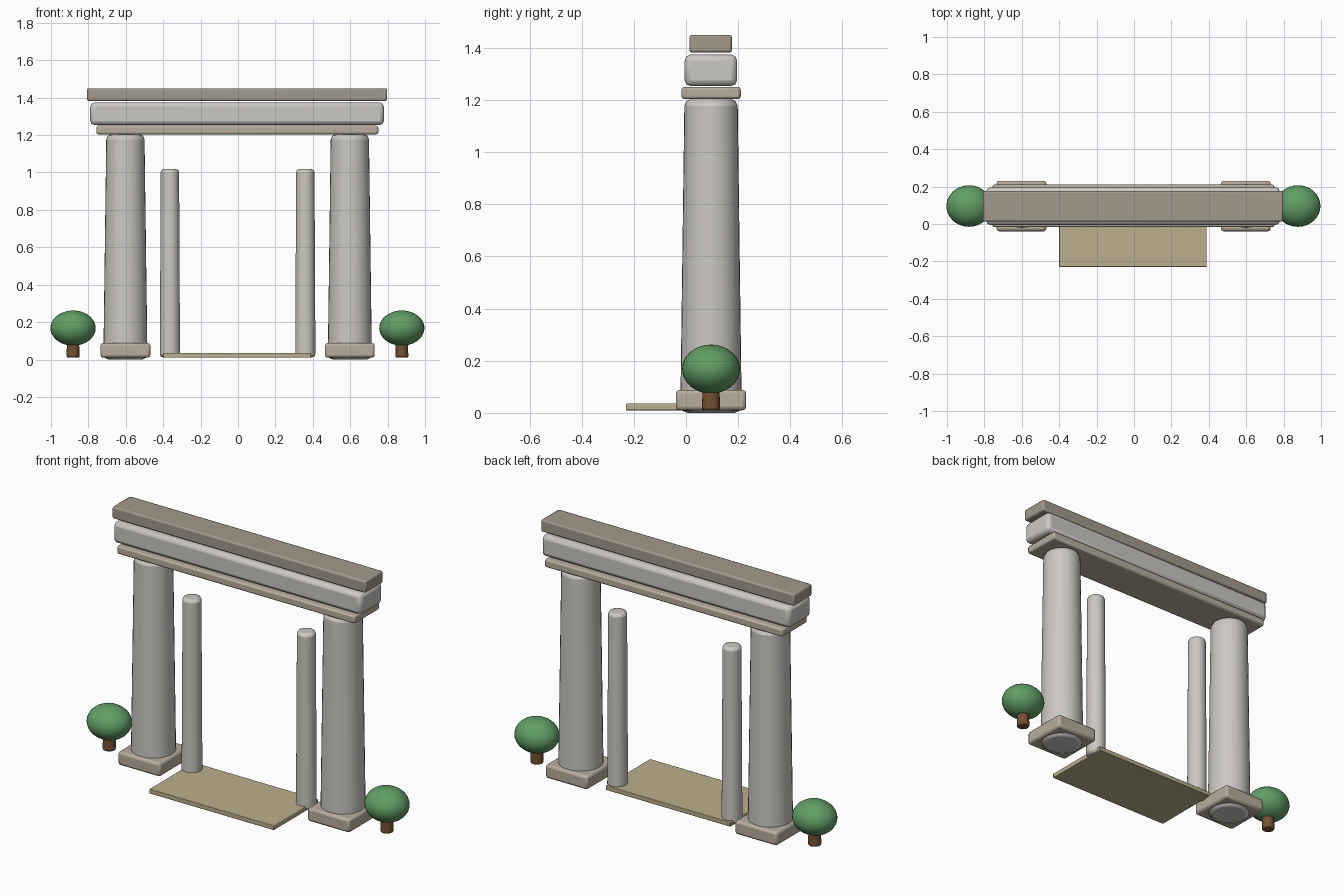
import bpy
from math import radians

if "Cube" in bpy.data.objects:
    bpy.data.objects.remove(bpy.data.objects["Cube"])


def material(name, rgb):
    m = bpy.data.materials.new(name)
    m.diffuse_color = (*rgb, 1)
    m.use_nodes = True
    m.node_tree.nodes["Principled BSDF"].inputs["Base Color"].default_value = m.diffuse_color
    return m


STONE = material("pale_stone", (0.60, 0.58, 0.55))
BASE = material("tan_stone", (0.48, 0.42, 0.34))
CAP = material("dark_stone", (0.36, 0.32, 0.26))
PAVING = material("paving", (0.50, 0.43, 0.27))
LEAF = material("leaf", (0.12, 0.34, 0.13))
BARK = material("bark", (0.17, 0.08, 0.03))


def finish(obj, name, mat, bevel=0, segments=2):
    obj.name = name
    obj.data.materials.append(mat)
    bpy.ops.object.transform_apply(location=False, rotation=False, scale=True)
    if bevel:
        mod = obj.modifiers.new("soft_edges", 'BEVEL')
        mod.width = bevel
        mod.segments = segments
        mod.limit_method = 'ANGLE'
        mod.angle_limit = radians(40)
    bpy.ops.object.shade_smooth_by_angle(angle=radians(30))
    return obj


def block(name, lo, hi, mat, bevel):
    centre = [(a + b) / 2 for a, b in zip(lo, hi)]
    bpy.ops.mesh.primitive_cube_add(size=1, location=centre)
    obj = bpy.context.object
    obj.scale = [b - a for a, b in zip(lo, hi)]
    return finish(obj, name, mat, bevel)


def shaft(name, x, y, z0, z1, r0, r1, mat, bevel, sides=32):
    bpy.ops.mesh.primitive_cone_add(vertices=sides, radius1=r0, radius2=r1,
                                    depth=z1 - z0, location=(x, y, (z0 + z1) / 2))
    return finish(bpy.context.object, name, mat, bevel)


CY = 0.096  # depth line shared by all uprights

for side, s in (("left", -1), ("right", 1)):
    # Main column standing through its square plinth
    cx = s * 0.60 - 0.002
    shaft(side + "_column", cx, CY, 0.0, 1.205, 0.118, 0.102, STONE, 0.028)
    block(side + "_plinth", (cx - 0.133, CY - 0.135, 0.01),
          (cx + 0.133, CY + 0.135, 0.088), BASE, 0.014)
    # Slim inner post
    shaft(side + "_inner_post", s * 0.362 - 0.002, CY + 0.008, 0.012, 1.018,
          0.054, 0.049, STONE, 0.016)
    # Round shrub on a short trunk
    tx = s * 0.879 - 0.003
    shaft(side + "_shrub_trunk", tx, CY, 0.01, 0.11, 0.035, 0.032, BARK, 0.008, 20)
    bpy.ops.mesh.primitive_uv_sphere_add(segments=32, ring_count=18, radius=1,
                                         location=(tx, CY, 0.168))
    crown = bpy.context.object
    crown.scale = (0.121, 0.111, 0.094)
    finish(crown, side + "_shrub_crown", LEAF)

# Stacked lintel
block("lower_lintel", (-0.757, -0.017, 1.204), (0.750, 0.210, 1.250), BASE, 0.010)
block("main_lintel", (-0.790, -0.005, 1.254), (0.780, 0.196, 1.374), STONE, 0.022)
block("top_beam", (-0.807, 0.013, 1.382), (0.797, 0.176, 1.450), CAP, 0.009)

# Threshold slab
block("threshold", (-0.400, -0.230, 0.010), (0.388, 0.170, 0.036), PAVING, 0.003)
